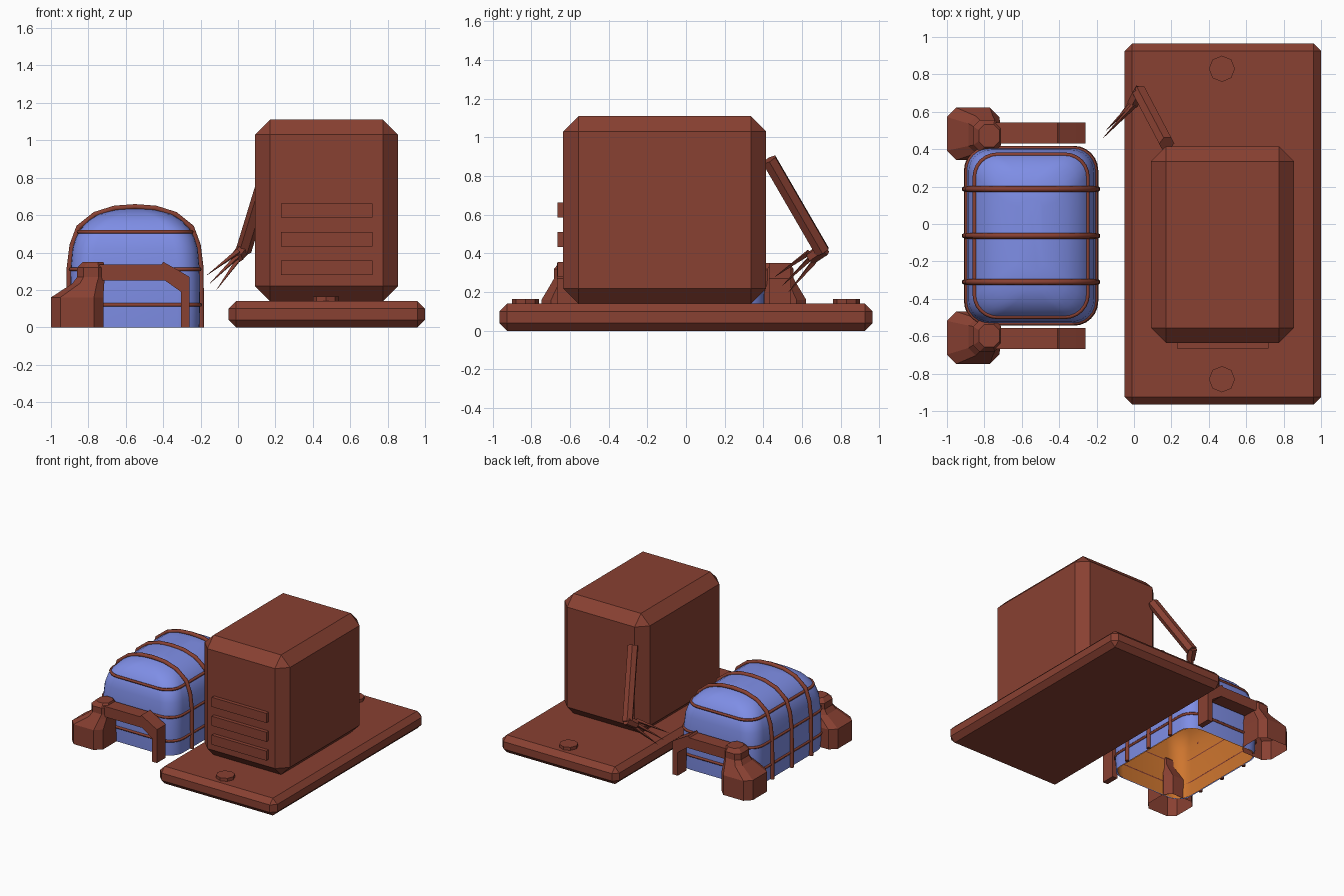
import bpy, bmesh, math
from mathutils import Vector

cube = bpy.data.objects.get("Cube")
if cube:
    bpy.data.objects.remove(cube, do_unlink=True)


def material(name, rgb):
    m = bpy.data.materials.new(name)
    m.use_nodes = True
    m.diffuse_color = (*rgb, 1)
    m.node_tree.nodes["Principled BSDF"].inputs["Base Color"].default_value = (*rgb, 1)
    return m


RUST = material("rust brown", (0.25, 0.052, 0.032))
BLUE = material("canvas blue", (0.21, 0.27, 0.79))
ORANGE = material("lining orange", (0.62, 0.18, 0.028))


def finish(name, bm, mat, smooth=False, fix=True):
    if fix:
        bmesh.ops.recalc_face_normals(bm, faces=bm.faces)
    me = bpy.data.meshes.new(name)
    bm.to_mesh(me)
    bm.free()
    me.materials.append(mat)
    if smooth:
        me.shade_smooth()
    ob = bpy.data.objects.new(name, me)
    bpy.context.collection.objects.link(ob)
    return ob


def block(name, lo, hi, chamfer=0):
    bm = bmesh.new()
    bmesh.ops.create_cube(bm, size=1)
    for v in bm.verts:
        v.co = [(a + b) / 2 + c * (b - a) for a, b, c in zip(lo, hi, v.co)]
    if chamfer:
        bmesh.ops.bevel(bm, geom=bm.edges[:], offset=chamfer, segments=1,
                        affect='EDGES', profile=0.5)
    return finish(name, bm, RUST)


def rod(name, a, b, r1, r2, sides=6):
    a, b = Vector(a), Vector(b)
    bm = bmesh.new()
    bmesh.ops.create_cone(bm, cap_ends=True, segments=sides, radius1=r1,
                          radius2=r2, depth=(b - a).length)
    turn = (b - a).to_track_quat('Z', 'Y')
    for v in bm.verts:
        v.co = turn @ v.co + (a + b) / 2
    return finish(name, bm, RUST)


def tube(name, points, radius, closed=False):
    cu = bpy.data.curves.new(name, 'CURVE')
    cu.dimensions = '3D'
    cu.bevel_depth, cu.bevel_resolution = radius, 1
    cu.use_fill_caps = True
    sp = cu.splines.new('POLY')
    sp.points.add(len(points) - 1)
    for p, co in zip(sp.points, points):
        p.co = (*co, 1)
    sp.use_cyclic_u = closed
    cu.materials.append(RUST)
    ob = bpy.data.objects.new(name, cu)
    bpy.context.collection.objects.link(ob)


def rounded_rect(cx, cy, hx, hy, r, z, steps=6):
    pts = []
    for i, (sx, sy) in enumerate([(1, 1), (-1, 1), (-1, -1), (1, -1)]):
        for k in range(steps + 1):
            a = math.pi / 2 * (i + k / steps)
            pts.append((cx + sx * (hx - r) + r * math.cos(a),
                        cy + sy * (hy - r) + r * math.sin(a), z))
    return pts


def loft(rings, bm, cap_top=True):
    vs = [[bm.verts.new(p) for p in ring] for ring in rings]
    n = len(vs[0])
    for low, high in zip(vs, vs[1:]):
        for i in range(n):
            j = (i + 1) % n
            bm.faces.new((low[i], low[j], high[j], high[i]))
    if cap_top:
        bm.faces.new(vs[-1])


# Platform, cabinet, vents and round buttons
block("base_plate", (-0.05, -0.965, 0), (1, 0.965, 0.14), 0.04)
block("cabinet", (0.09, -0.635, 0.14), (0.855, 0.415, 1.11), 0.08)
for i in range(3):
    z = 0.28 + 0.153 * i
    block(f"vent_slat_{i + 1}", (0.23, -0.665, z), (0.72, -0.6, z + 0.077))
for name, y in (("front_button", -0.83), ("back_button", 0.83)):
    rod(name, (0.47, y, 0.13), (0.47, y, 0.165), 0.07, 0.07, 8)

# Jointed arm with thin claws
elbow, wrist = (0.03, 0.705, 0.41), (-0.005, 0.645, 0.375)
rod("upper_arm", (0.175, 0.43, 0.885), elbow, 0.042, 0.042)
rod("wrist", (0.035, 0.715, 0.425), wrist, 0.038, 0.034)
for i, tip in enumerate([(-0.165, 0.46, 0.28), (-0.15, 0.5, 0.235), (-0.115, 0.53, 0.2)]):
    start = (0.0, 0.65 + 0.015 * (i - 1), 0.405 - 0.022 * i)
    rod(f"claw_{i + 1}", start, tip, 0.016, 0.001, 4)

# Padded canvas cover, open below, with a lining
CX, CY = -0.55, -0.063
LEVELS = [(0, .345, .465), (.12, .348, .47), (.31, .345, .468), (.42, .335, .46),
          (.48, .317, .447), (.525, .292, .427), (.57, .25, .395), (.605, .195, .35),
          (.628, .13, .29), (.64, .06, .2)]


def cover(name, mat, inset, inward):
    bm = bmesh.new()
    loft([rounded_rect(CX, CY, hx - inset, hy - inset, min(0.12, hx * 0.85 - inset),
                       z - (inset if z else 0)) for z, hx, hy in LEVELS], bm)
    bmesh.ops.recalc_face_normals(bm, faces=bm.faces)
    if sum(f.normal.z for f in bm.faces) * (-1 if inward else 1) < 0:
        bmesh.ops.reverse_faces(bm, faces=bm.faces)
    finish(name, bm, mat, smooth=True, fix=False)


cover("canvas_cover", BLUE, 0, False)
cover("cover_lining", ORANGE, 0.008, True)

# Cords around the cover and hoops over it
for name, z, hx, hy in (("low_cord", .12, .348, .47), ("middle_cord", .31, .345, .468),
                        ("high_cord", .51, .302, .434)):
    tube(name, rounded_rect(CX, CY, hx, hy, 0.12, z), 0.011, True)
half = [(.355, 0), (.352, .32), (.337, .44), (.302, .535), (.215, .604), (.11, .637)]
hoop = [(-x, z) for x, z in half] + [(0, .645)] + [(x, z) for x, z in half[::-1]]
for i, y in enumerate((-0.31, -0.063, 0.187)):
    tube(f"hoop_{i + 1}", [(CX + x, y, z) for x, z in hoop], 0.016)

# Side legs: flared foot, neck, and a bracket bent down to the ground
BRACKET = [(-.74, .25), (-.74, .335), (-.41, .335), (-.40, .35), (-.31, .30), (-.26, .27),
           (-.26, 0), (-.305, 0), (-.305, .19), (-.39, .25)]
for name, side in (("back", 1), ("front", -1)):
    bm = bmesh.new()
    foot = [(-.86, .545, .14, .14, .05, 0), (-.86, .545, .14, .14, .05, .16),
            (-.80, .54, .085, .10, .04, .235), (-.785, .535, .075, .085, .035, .27),
            (-.785, .535, .075, .085, .035, .32), (-.775, .535, .055, .06, .03, .35)]
    loft([rounded_rect(x, CY + side * y, hx, hy, r, z, 1)
          for x, y, hx, hy, r, z in foot], bm)
    finish(f"{name}_foot", bm, RUST)

    bm = bmesh.new()
    face = bm.faces.new([bm.verts.new((x, CY + side * 0.493, z)) for x, z in BRACKET])
    out = bmesh.ops.extrude_face_region(bm, geom=[face])["geom"]
    for v in out:
        if isinstance(v, bmesh.types.BMVert):
            v.co.y += side * 0.112
    finish(f"{name}_bracket", bm, RUST)
